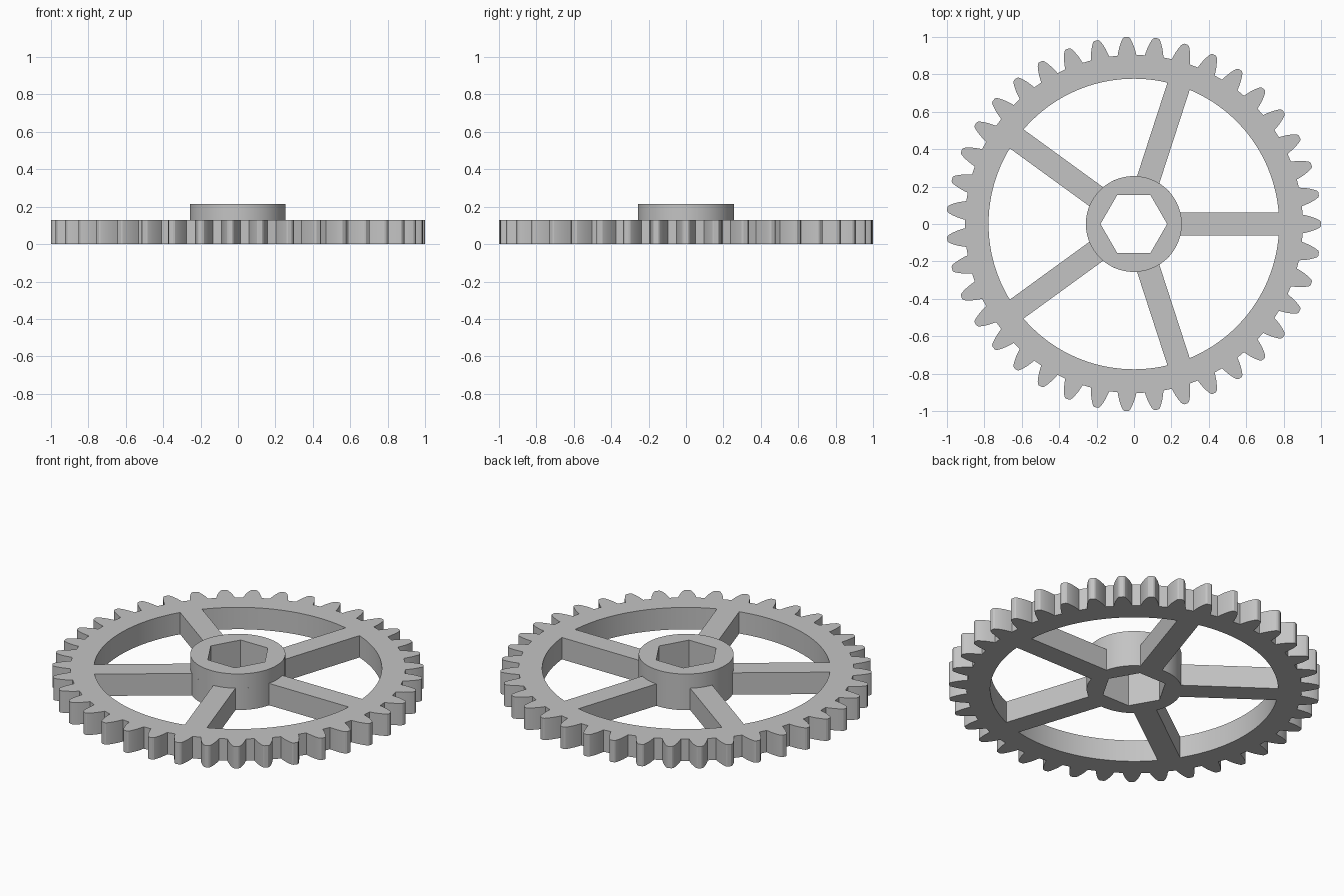
import bpy
import bmesh
from math import pi, sin, cos, asin, radians

if "Cube" in bpy.data.objects:
    bpy.data.objects.remove(bpy.data.objects["Cube"])

TEETH = 39
SPOKES = 5
RIM_IN, HUB_R, HEX_R = 0.776, 0.256, 0.178
SPOKE_HALF = 0.0625
PLATE_TOP, HUB_TOP = 0.13, 0.215
CENTRE_X = -0.001

grey = bpy.data.materials.new("grey metal")
grey.use_nodes = True
colour = (0.55, 0.55, 0.55, 1)
grey.diffuse_color = colour
grey.node_tree.nodes["Principled BSDF"].inputs["Base Color"].default_value = colour


def polar(r, a):
    return (r * cos(a), r * sin(a))


def arc(r, start, end, steps):
    return [polar(r, start + (end - start) * i / steps) for i in range(steps + 1)]


def ring(r, sides):
    return arc(r, 0, 2 * pi, sides)[:-1]


def extruded(name, loops, bottom, top):
    """Fill the outlines (inner loops become holes) and extrude them."""
    curve = bpy.data.curves.new(name + " outline", "CURVE")
    curve.dimensions = "2D"
    curve.fill_mode = "BOTH"
    curve.extrude = (top - bottom) / 2
    for loop in loops:
        spline = curve.splines.new("POLY")
        spline.points.add(len(loop) - 1)
        for point, (x, y) in zip(spline.points, loop):
            point.co = (x, y, 0, 1)
        spline.use_cyclic_u = True
    helper = bpy.data.objects.new(name + " helper", curve)
    bpy.context.collection.objects.link(helper)
    graph = bpy.context.evaluated_depsgraph_get()
    mesh = bpy.data.meshes.new_from_object(helper.evaluated_get(graph))
    bpy.data.objects.remove(helper)

    bm = bmesh.new()
    bm.from_mesh(mesh)
    bmesh.ops.remove_doubles(bm, verts=bm.verts, dist=0.0001)
    bmesh.ops.translate(bm, verts=bm.verts, vec=(CENTRE_X, 0, (top + bottom) / 2))
    bmesh.ops.recalc_face_normals(bm, faces=bm.faces)
    bm.to_mesh(mesh)
    bm.free()

    mesh.name = name
    mesh.materials.clear()
    mesh.materials.append(grey)
    obj = bpy.data.objects.new(name, mesh)
    bpy.context.collection.objects.link(obj)
    bpy.ops.object.select_all(action="DESELECT")
    obj.select_set(True)
    bpy.context.view_layer.objects.active = obj
    bpy.ops.object.shade_smooth_by_angle(angle=radians(25))
    return obj


# Tooth flank as (radius, half width), from root to tip
flank = [(0.903, 0.050), (0.922, 0.046), (0.945, 0.040),
         (0.967, 0.032), (0.985, 0.024), (0.995, 0.018), (1.0, 0.010)]
gear_outline = []
for t in range(TEETH):
    a = 2 * pi * t / TEETH
    gear_outline += [polar(r, a - w / r) for r, w in flank]
    gear_outline += [polar(r, a + w / r) for r, w in reversed(flank)]

# Openings between the straight spokes
windows = []
pitch = 2 * pi / SPOKES
inner, outer = asin(SPOKE_HALF / HUB_R), asin(SPOKE_HALF / RIM_IN)
for s in range(SPOKES):
    a, b = s * pitch, (s + 1) * pitch
    windows.append(arc(RIM_IN, a + outer, b - outer, 24)
                   + arc(HUB_R, b - inner, a + inner, 14))

hex_bore = ring(HEX_R, 6)

# Toothed rim, spokes and lower hub in one plate, then the raised hub
extruded("gear_wheel", [gear_outline, hex_bore] + windows, 0, PLATE_TOP)
extruded("raised_hub", [ring(HUB_R, 96), hex_bore], PLATE_TOP, HUB_TOP)
